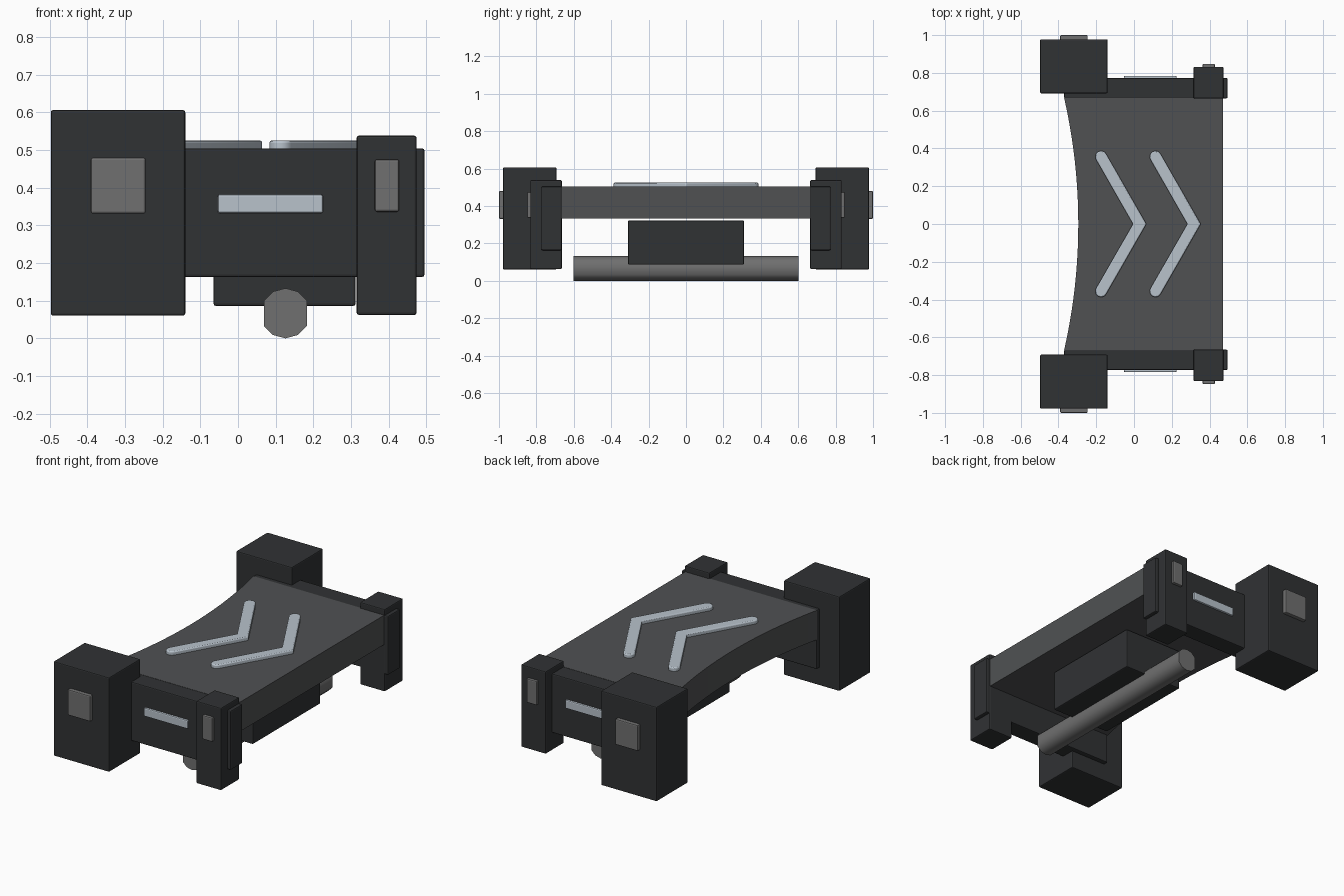
import bpy, bmesh, math
from mathutils import Vector

if "Cube" in bpy.data.objects:
    bpy.data.objects.remove(bpy.data.objects["Cube"])


def material(name, rgb):
    m = bpy.data.materials.new(name)
    m.diffuse_color = (*rgb, 1)
    m.use_nodes = True
    m.node_tree.nodes["Principled BSDF"].inputs["Base Color"].default_value = m.diffuse_color
    return m


DARK = material("dark", (0.03, 0.032, 0.034))
DECK = material("deck", (0.08, 0.083, 0.086))
GREY = material("grey", (0.16, 0.16, 0.16))
PALE = material("pale", (0.48, 0.54, 0.60))


def finish(name, bm, mat, bevel=0.0, segments=2, smooth=None):
    bmesh.ops.recalc_face_normals(bm, faces=bm.faces)
    me = bpy.data.meshes.new(name)
    bm.to_mesh(me)
    bm.free()
    me.materials.append(mat)
    ob = bpy.data.objects.new(name, me)
    bpy.context.collection.objects.link(ob)
    if bevel:
        mod = ob.modifiers.new("Bevel", 'BEVEL')
        mod.width = bevel
        mod.segments = segments
        mod.limit_method = 'ANGLE'
        mod.angle_limit = math.radians(40)
    if smooth:
        bpy.ops.object.select_all(action='DESELECT')
        ob.select_set(True)
        bpy.context.view_layer.objects.active = ob
        bpy.ops.object.shade_smooth_by_angle(angle=math.radians(smooth))
    return ob


def box(name, x, y, z, mat, bevel=0.006):
    bm = bmesh.new()
    bmesh.ops.create_cube(bm, size=1)
    for v in bm.verts:
        v.co = Vector([(r[0] + r[1]) / 2 + c * (r[1] - r[0])
                       for r, c in zip((x, y, z), v.co)])
    return finish(name, bm, mat, bevel)


def prism(name, points, depth, mat, **kw):
    """Extrude a planar outline along the depth vector."""
    bm = bmesh.new()
    face = bm.faces.new([bm.verts.new(p) for p in points])
    ext = bmesh.ops.extrude_face_region(bm, geom=[face])
    bmesh.ops.translate(bm, vec=depth,
                        verts=[g for g in ext["geom"] if isinstance(g, bmesh.types.BMVert)])
    return finish(name, bm, mat, **kw)


# Mirrored end assemblies: rail, large and small blocks, inset pads
END_PARTS = [
    ("side_rail", (-0.37, 0.495), (0.665, 0.773), (0.163, 0.504), DARK),
    ("large_block", (-0.497, -0.14), (0.692, 0.978), (0.06, 0.606), DARK),
    ("small_block", (0.315, 0.474), (0.664, 0.832), (0.062, 0.538), DARK),
    ("large_pad", (-0.391, -0.245), (0.96, 1.0), (0.331, 0.48), GREY),
    ("small_pad", (0.363, 0.428), (0.82, 0.848), (0.336, 0.475), GREY),
    ("light_strip", (-0.054, 0.226), (0.76, 0.784), (0.332, 0.382), PALE),
]
for side, s in (("front", -1), ("back", 1)):
    for name, x, y, z, mat in END_PARTS:
        box(f"{side}_{name}", x, sorted((s * y[0], s * y[1])), z, mat)

# Deck with a concave left edge (circular arc)
half, sag, n = 0.668, 0.075, 32
R = (half ** 2 + sag ** 2) / (2 * sag)
outline = [(0.47, -half, 0.334), (0.47, half, 0.334)]
for i in range(n + 1):
    y = half - 2 * half * i / n
    outline.append((-0.295 - R + math.sqrt(R * R - y * y), y, 0.334))
prism("deck", outline, (0, 0, 0.17), DECK, smooth=30)

# Raised chevrons with rounded arm ends
w, end, tip = 0.031, Vector((-0.174, 0.356)), Vector((0.03, 0))
d = (end - tip).normalized()
mitre = w / d.y
ang = math.atan2(d.y, d.x)
arm = [end + w * Vector((math.cos(ang - math.pi / 2 + math.pi * k / 8),
                         math.sin(ang - math.pi / 2 + math.pi * k / 8))) for k in range(9)]
for i, dx in enumerate((0, 0.288)):
    pts = [tip + Vector((mitre, 0))] + arm + [tip - Vector((mitre, 0))]
    pts += [Vector((p.x, -p.y)) for p in reversed(arm)]
    prism(f"chevron_{i + 1}", [(p.x + dx, p.y, 0.495) for p in pts], (0, 0, 0.03),
          PALE, bevel=0.006, smooth=35)

# Box under the deck
box("under_box", (-0.065, 0.312), (-0.31, 0.31), (0.086, 0.322), DARK)

# Bottom roller: round bar with flattened sides
r = 0.0665
bar = [(0.126 + r * math.cos(math.radians(a)), -0.602, r + r * math.sin(math.radians(a)))
       for a in (30, 60, 90, 120, 150, 210, 240, 270, 300, 330)]
prism("bottom_roller", bar, (0, 1.204, 0), GREY, smooth=50)
